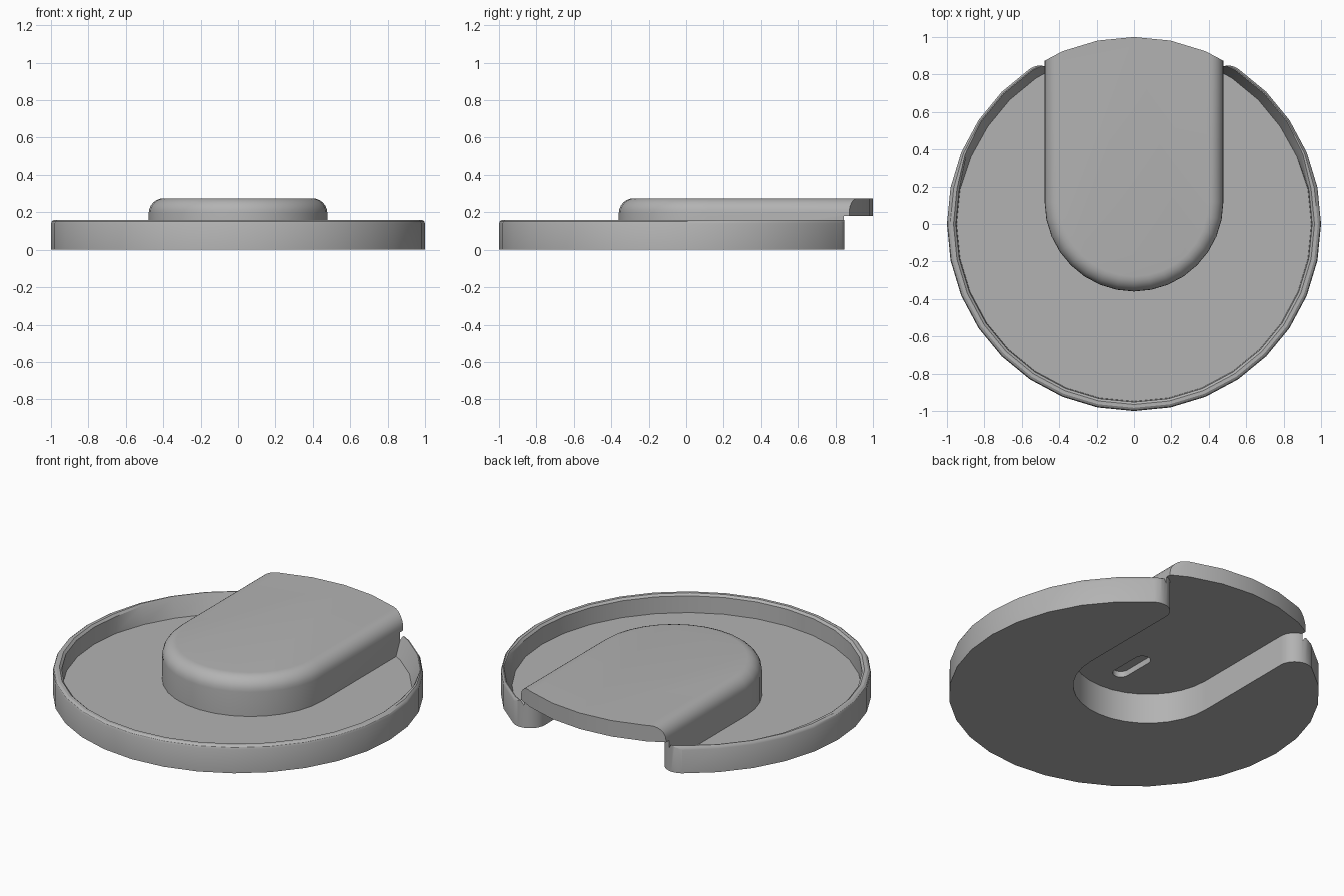
import bpy, bmesh, math
from math import sin, cos, pi, sqrt

if "Cube" in bpy.data.objects:
    bpy.data.objects.remove(bpy.data.objects["Cube"])

grey = bpy.data.materials.new("grey")
grey.diffuse_color = (0.45, 0.45, 0.45, 1)
grey.use_nodes = True
grey.node_tree.nodes["Principled BSDF"].inputs["Base Color"].default_value = grey.diffuse_color


def loft(name, rings):
    """Closed solid through stacked rings of equal point count."""
    bm = bmesh.new()
    vs = [[bm.verts.new(p) for p in r] for r in rings]
    n = len(vs[0])
    for a, b in zip(vs, vs[1:]):
        for i in range(n):
            j = (i + 1) % n
            bm.faces.new((a[i], a[j], b[j], b[i]))
    bm.faces.new(vs[0][::-1])
    bm.faces.new(vs[-1])
    bmesh.ops.recalc_face_normals(bm, faces=bm.faces)
    me = bpy.data.meshes.new(name)
    bm.to_mesh(me)
    bm.free()
    ob = bpy.data.objects.new(name, me)
    bpy.context.collection.objects.link(ob)
    me.materials.append(grey)
    return ob


def prism(name, pts, z0, z1):
    return loft(name, [[(x, y, z) for x, y in pts] for z in (z0, z1)])


def circle(r, n=32):
    return [(r * cos(2 * pi * i / n), r * sin(2 * pi * i / n)) for i in range(n)]


def boolean(target, tool, op):
    m = target.modifiers.new(op, 'BOOLEAN')
    m.operation, m.object, m.solver = op, tool, 'EXACT'
    bpy.context.view_layer.objects.active = target
    bpy.ops.object.modifier_apply(modifier=m.name)
    bpy.data.objects.remove(tool)


def u_shape(r, yc, y_end, n=16):
    """Round-fronted outline running back to y_end."""
    arc = [(r * cos(a), yc + r * sin(a)) for a in (pi + pi * i / n for i in range(n + 1))]
    return arc + [(r, y_end), (-r, y_end)]


# Tray: round dish with a softened rim, its inner wall sloping at the back
def tray_ring(r, z, r_back=None):
    pts = []
    for x, y in circle(1):
        k = min(max((y - 0.2) / 0.3, 0), 1) if r_back else 0
        q = r + ((r_back or r) - r) * k
        pts.append((x * q, y * q, z))
    return pts


tray = loft("tray", [
    tray_ring(1.0, 0), tray_ring(1.0, 0.14), tray_ring(0.995, 0.152),
    tray_ring(0.983, 0.16, 0.99), tray_ring(0.965, 0.16, 0.985),
    tray_ring(0.952, 0.148, 0.98), tray_ring(0.948, 0.05, 0.94)])

# Housing: raised round-fronted block with a filleted top edge
R, YC, F = 0.478, 0.118, 0.08
rings = [[(x, y, 0.02) for x, y in u_shape(R, YC, 1.3)]]
for i in range(7):
    a = pi / 2 * i / 6
    rings.append([(x, y, 0.275 - F + F * sin(a))
                  for x, y in u_shape(R - F * (1 - cos(a)), YC, 1.3)])
housing = loft("housing", rings)
boolean(housing, prism("trim", circle(1.0), -0.2, 0.6), 'INTERSECT')
boolean(tray, housing, 'UNION')

# Slot: open channel underneath, with rounded corners at the mouth
W, C = 0.405, 0.097
cx = W + C
cy = sqrt((1 - C) ** 2 - cx ** 2)
end = math.atan2(cy, cx)
mouth = [(cx + C * cos(a), cy + C * sin(a))
         for a in (pi + (end - pi) * i / 10 for i in range(11))]
mouth += [(1.3 * cos(end), 1.3 * sin(end)), (0.6, 1.5)]
front = u_shape(W, YC, 0)[:-2]
outline = front + mouth + [(-x, y) for x, y in mouth[::-1]]
boolean(tray, prism("slot", outline, -0.2, 0.18), 'DIFFERENCE')

# Pill-shaped recess in the slot ceiling
P, L = 0.045, 0.09
pill = [(P * cos(a), L * s + P * sin(a) - 0.02)
        for s, o in ((1, 0), (-1, pi)) for a in (o + pi * i / 10 for i in range(11))]
boolean(tray, prism("recess", pill, 0.1, 0.215), 'DIFFERENCE')

# Smooth curved walls, keep edges crisp
tray.name = "tray_with_housing"
bpy.ops.object.select_all(action='DESELECT')
tray.select_set(True)
bpy.context.view_layer.objects.active = tray
bpy.ops.object.shade_smooth_by_angle(angle=math.radians(30))
